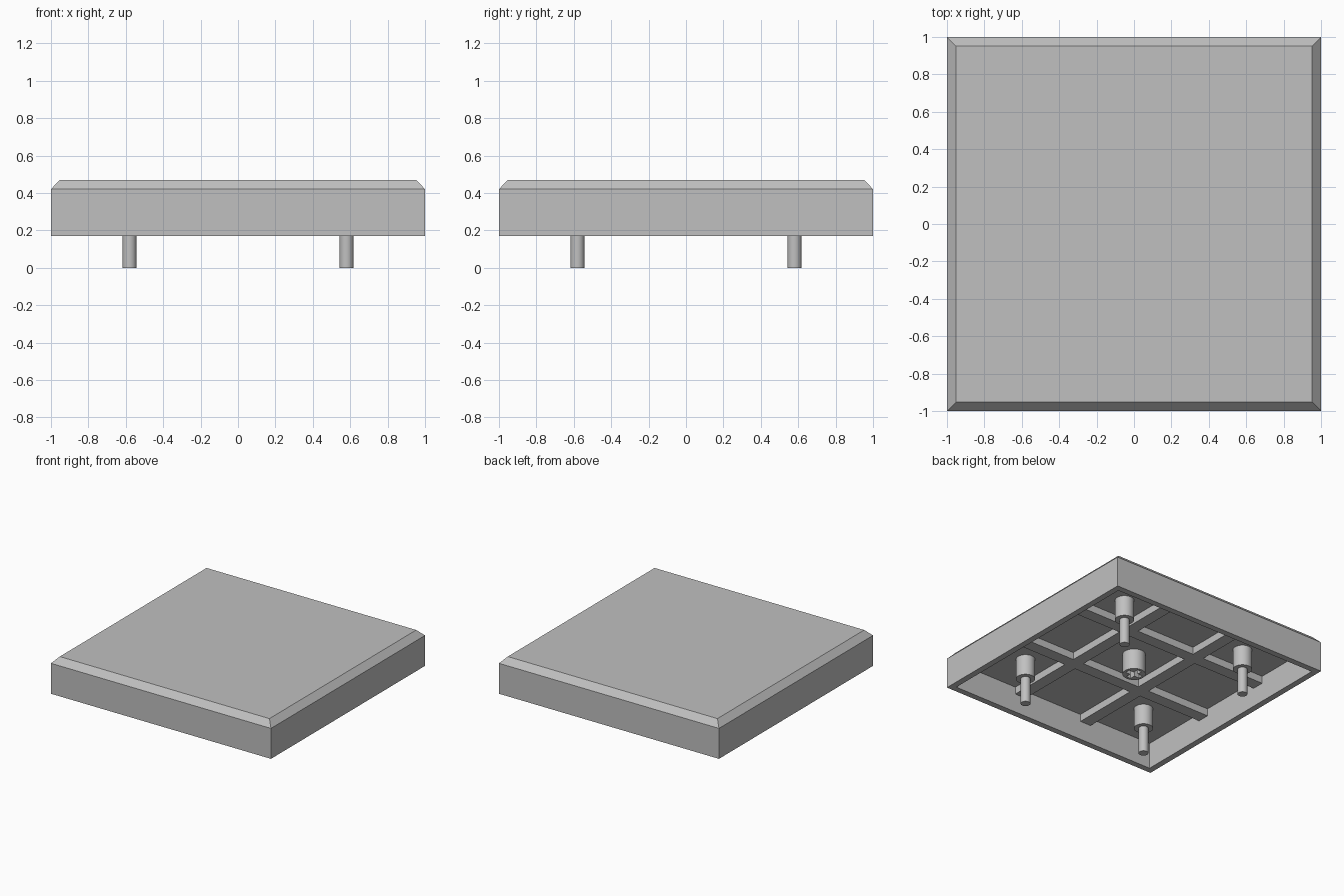
import bpy, bmesh, math

if "Cube" in bpy.data.objects:
    bpy.data.objects.remove(bpy.data.objects["Cube"])

grey = bpy.data.materials.new("light grey")
grey.diffuse_color = (0.53, 0.53, 0.53, 1)
grey.use_nodes = True
grey.node_tree.nodes["Principled BSDF"].inputs["Base Color"].default_value = grey.diffuse_color


def finish(bm, name):
    bmesh.ops.recalc_face_normals(bm, faces=bm.faces)
    me = bpy.data.meshes.new(name)
    bm.to_mesh(me)
    bm.free()
    me.materials.append(grey)
    ob = bpy.data.objects.new(name, me)
    bpy.context.collection.objects.link(ob)
    return ob


def box(name, x0, x1, y0, y1, z0, z1):
    bm = bmesh.new()
    bmesh.ops.create_cube(bm, size=1)
    for v in bm.verts:
        v.co = (x1 if v.co.x > 0 else x0, y1 if v.co.y > 0 else y0, z1 if v.co.z > 0 else z0)
    return finish(bm, name)


def lathe(name, x, y, profile, n=32):
    """Round post from (radius, height) pairs, capped at both ends."""
    bm = bmesh.new()
    rings = [[bm.verts.new((x + r * math.cos(2 * math.pi * i / n),
                            y + r * math.sin(2 * math.pi * i / n), z)) for i in range(n)]
             for r, z in profile]
    for a, b in zip(rings, rings[1:]):
        for i in range(n):
            j = (i + 1) % n
            bm.faces.new((a[i], a[j], b[j], b[i]))
    bm.faces.new(rings[0])
    bm.faces.new(rings[-1])
    ob = finish(bm, name)
    bpy.context.view_layer.objects.active = ob
    ob.select_set(True)
    bpy.ops.object.shade_smooth_by_angle(angle=math.radians(35))
    ob.select_set(False)
    return ob


BASE, CEIL, RIB = 0.17, 0.385, 0.325

# Hollow cap: square loops from inner ceiling, around the rim, to the bevelled top
bm = bmesh.new()
loops = [[bm.verts.new((sx * h, sy * h, z)) for sx, sy in ((-1, -1), (1, -1), (1, 1), (-1, 1))]
         for h, z in ((0.95, CEIL), (0.95, BASE), (1, BASE), (1, 0.42), (0.953, 0.47))]
for a, b in zip(loops, loops[1:]):
    for i in range(4):
        j = (i + 1) % 4
        bm.faces.new((a[i], a[j], b[j], b[i]))
bm.faces.new(loops[0])
bm.faces.new(loops[-1])
finish(bm, "hollow_cap")

# Stiffening ribs under the ceiling
for s in (-1, 1):
    c = 0.32 * s
    box("rib_lengthwise", c - 0.05, c + 0.05, -0.955, 0.955, RIB, CEIL + 0.01)
    box("rib_crosswise", -0.955, 0.955, c - 0.05, c + 0.05, RIB, CEIL + 0.01)

# Stepped corner posts
for sx in (-1, 1):
    for sy in (-1, 1):
        lathe("corner_post", 0.58 * sx, 0.58 * sy,
              ((0.037, 0), (0.037, 0.215), (0.072, 0.215), (0.072, CEIL + 0.01)))

# Central stem with a cross-shaped socket
stem = lathe("centre_stem", 0, 0, ((0.087, 0.215), (0.087, CEIL + 0.01)))
for a, b in ((0.065, 0.02), (0.02, 0.065)):
    cutter = box("socket_cutter", -a, a, -b, b, 0.1, 0.33)
    cutter.hide_render = True
    cutter.hide_set(True)
    mod = stem.modifiers.new("socket", "BOOLEAN")
    mod.operation = "DIFFERENCE"
    mod.solver = "EXACT"
    mod.object = cutter
